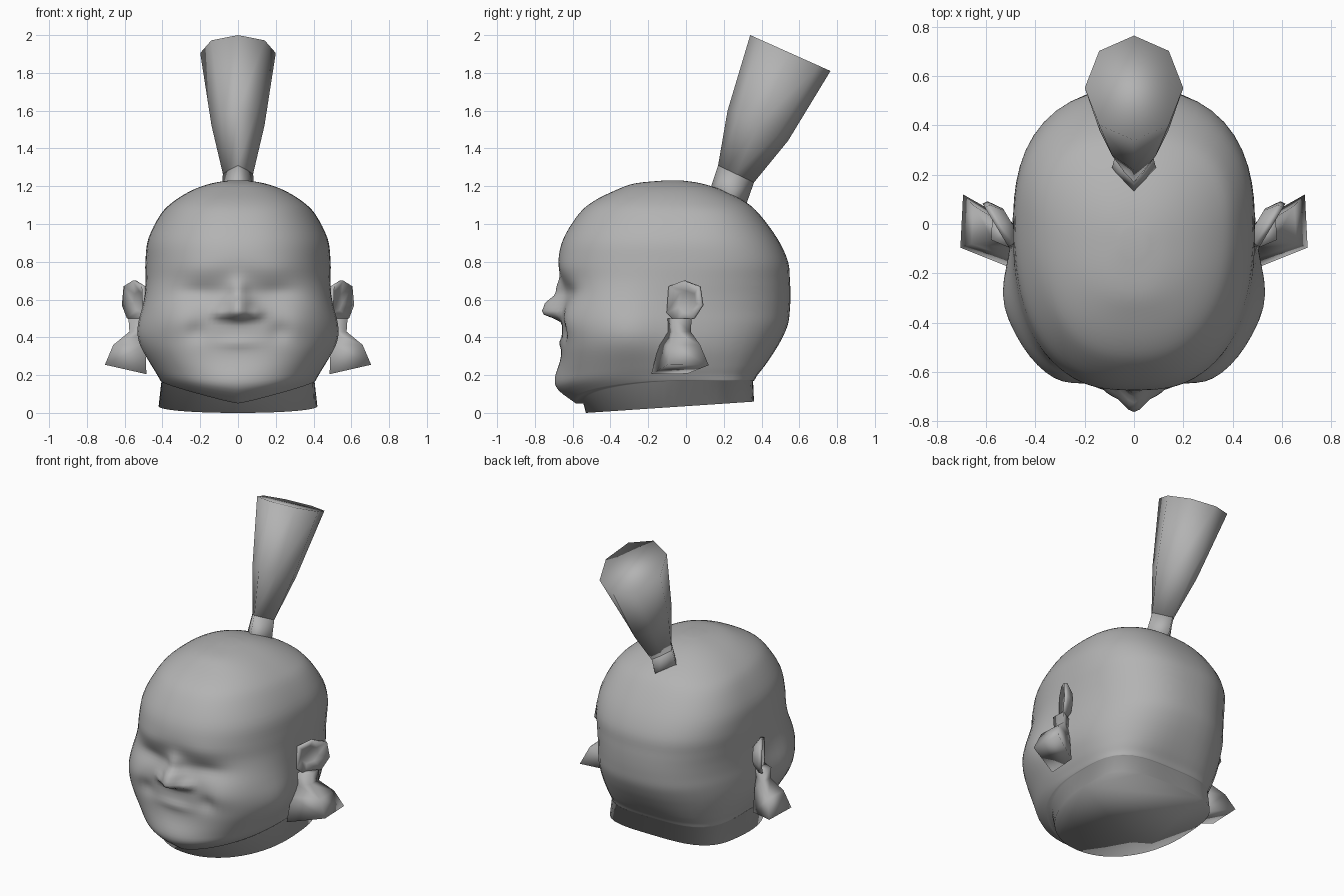
import bpy, bmesh, math
from mathutils import Vector

cube = bpy.data.objects.get("Cube")
if cube:
    bpy.data.objects.remove(cube, do_unlink=True)

grey = bpy.data.materials.new("plain grey")
grey.use_nodes = True
grey.diffuse_color = (0.45, 0.45, 0.45, 1)
grey.node_tree.nodes["Principled BSDF"].inputs["Base Color"].default_value = (0.45, 0.45, 0.45, 1)


def loft(name, rings):
    """Skin a stack of equal closed rings, cap both ends and shade it smooth."""
    bm = bmesh.new()
    loops = [[bm.verts.new(p) for p in ring] for ring in rings]
    n = len(loops[0])
    for low, high in zip(loops, loops[1:]):
        for i in range(n):
            j = (i + 1) % n
            bm.faces.new((low[i], low[j], high[j], high[i]))
    bm.faces.new(loops[0][::-1])
    bm.faces.new(loops[-1])
    bmesh.ops.recalc_face_normals(bm, faces=bm.faces)
    for face in bm.faces:
        face.smooth = True
    mesh = bpy.data.meshes.new(name)
    bm.to_mesh(mesh)
    bm.free()
    mesh.materials.append(grey)
    bpy.context.collection.objects.link(bpy.data.objects.new(name, mesh))


def oval(front, back, width, centre, n_front, n_back):
    """Squarish oval in plan; yields x, y and the sideways share, densest at the front."""
    count = 72
    for i in range(count):
        t = math.tau * i / count
        t -= 0.5 * math.sin(t)
        c, s = math.cos(t), math.sin(t)
        n = n_front if c > 0 else n_back
        r = (abs(c) ** n + abs(s) ** n) ** (-1 / n)
        depth = centre - front if c > 0 else back - centre
        yield width * r * s, centre - depth * r * c, abs(s) if c > 0 else 1


def refine(rows, steps):
    """Smooth spline through the rows."""
    out = []
    for i in range(len(rows) - 1):
        a, b, c, d = (rows[min(max(i + k, 0), len(rows) - 1)] for k in (-1, 0, 1, 2))
        for k in range(steps):
            t = k / steps
            out.append([q + t / 2 * (r - p + t * (2 * p - 5 * q + 4 * r - s + t * (3 * (q - r) + s - p)))
                        for p, q, r, s in zip(a, b, c, d)])
    return out + [rows[-1]]


def bell(value, middle, spread):
    return math.exp(-((value - middle) / spread) ** 2)


# Head profile: height, front, back, half width, depth of the widest point
throat = (.05, -.54, .355, .405, 0)
profile = [
    (.05, -.58, .36, .41, -.03), (.12, -.655, .378, .425, -.08),
    (.2, -.665, .417, .45, -.1), (.3, -.66, .47, .48, -.1), (.38, -.655, .51, .493, -.1),
    (.46, -.655, .54, .495, -.1), (.54, -.65, .55, .492, -.1), (.62, -.645, .553, .49, -.08),
    (.7, -.655, .55, .49, -.04), (.8, -.675, .54, .49, 0), (.92, -.65, .485, .475, 0),
    (1.05, -.57, .39, .41, 0), (1.12, -.49, .31, .34, -.05), (1.18, -.37, .19, .24, -.08),
    (1.215, -.27, .08, .14, -.08), (1.23, -.12, -.02, .05, -.07),
]
# Face relief: side, height, spread across, spread up, push forward
relief = [
    (0, .575, .07, .04, .09), (0, .525, .08, .03, .09),       # blunt nose tip
    (0, .65, .05, .06, .04), (.1, .53, .035, .03, .025),      # bridge and nostrils
    (.2, .64, .12, .05, -.025), (.2, .76, .12, .05, .006),    # eye hollows and brows
    (.3, .5, .1, .08, .015), (.22, .43, .05, .05, -.02),      # cheeks and smile creases
    (0, .37, .12, .03, .015), (0, .17, .18, .08, .03),        # upper lip and chin
]


def push(x, z):
    return sum(amount * bell(abs(x), cx, sx) * bell(z, cz, sz)
               for cx, cz, sx, sz, amount in relief)


# Head and neck in one skin, from the sloping neck rim over the jaw to the crown
rings = [[(x, y, .067 * (y + .53)) for x, y, _ in oval(-.53, .36, .42, 0, 2.1, 3.5)]]
for z, front, back, width, centre in [throat] + refine(profile, 4):
    jaw = .12 * math.exp(-(z - .05) / .17)
    n_front = 2.4 + 1 * bell(z, .45, .2)
    n_back = 2.45 + 1.05 * bell(z, .05, .2)
    ring = []
    for x, y, side in oval(front, back, width, centre, n_front, n_back):
        height = z + jaw * side ** 1.2
        x *= 1 + .085 * bell(y, -.3, .17) * bell(height, .42, .16)
        if y < -.35:
            y -= push(x, height)
        ring.append((x, y, height))
    rings.append(ring)
loft("head", rings)


def tuft_ring(front, back, half, corner):
    """Eight-sided tilted ring; corner sets how far the in-between points stand out."""
    f, b = Vector((0, *front)), Vector((0, *back))
    ring = []
    for i in range(8):
        t = math.tau * i / 8
        reach = corner if i % 2 else 1
        p = (f + b) / 2 + (f - b) / 2 * math.cos(t) * reach
        p.x = half * math.sin(t) * reach
        ring.append(p)
    return ring


# Flaring topknot and the diamond band at its foot
foot = tuft_ring((.11, 1.13), (.3, 1.05), .095, .72)
band = tuft_ring((.17, 1.31), (.36, 1.22), .08, .75)
loft("topknot_band", [foot, band])
loft("topknot", [band, tuft_ring((.22, 1.6), (.54, 1.44), .14, .9),
                 tuft_ring((.34, 2), (.765, 1.81), .2, 1)])

# Ears: a dished upper shell above a long flaring lobe
shell = [(-.09, .67), (-.01, .7), (.07, .67), (.085, .57), (.04, .5), (-.05, .48), (-.1, .53)]
lobe = [(.5, .535, .045, .07), (.43, .535, .04, .065), (.36, .575, .085, .115), (.23, .595, .11, .16)]
corners = [(-1, -.9), (1, -.35), (.9, 1), (-.9, .3)]


def shell_ring(mirror, scale, lift):
    ring = []
    for y, z in shell:
        y, z = -.01 + (y + .01) * scale, .59 + (z - .59) * scale
        ring.append((mirror * (.505 + .6 * (y + .09) + lift), y - lift * .5, z))
    return ring


for label, mirror in (("left", 1), ("right", -1)):
    loft(label + "_ear", [shell_ring(mirror, .5, -.05), shell_ring(mirror, 1, -.015),
                          shell_ring(mirror, 1, .005), shell_ring(mirror, .5, -.03)])
    drop = [[(mirror * (cx + u * sx), -.04 + v * sy, z + (.025 * u if z < .3 else 0))
             for u, v in corners] for z, cx, sx, sy in lobe]
    loft(label + "_earlobe", drop)
